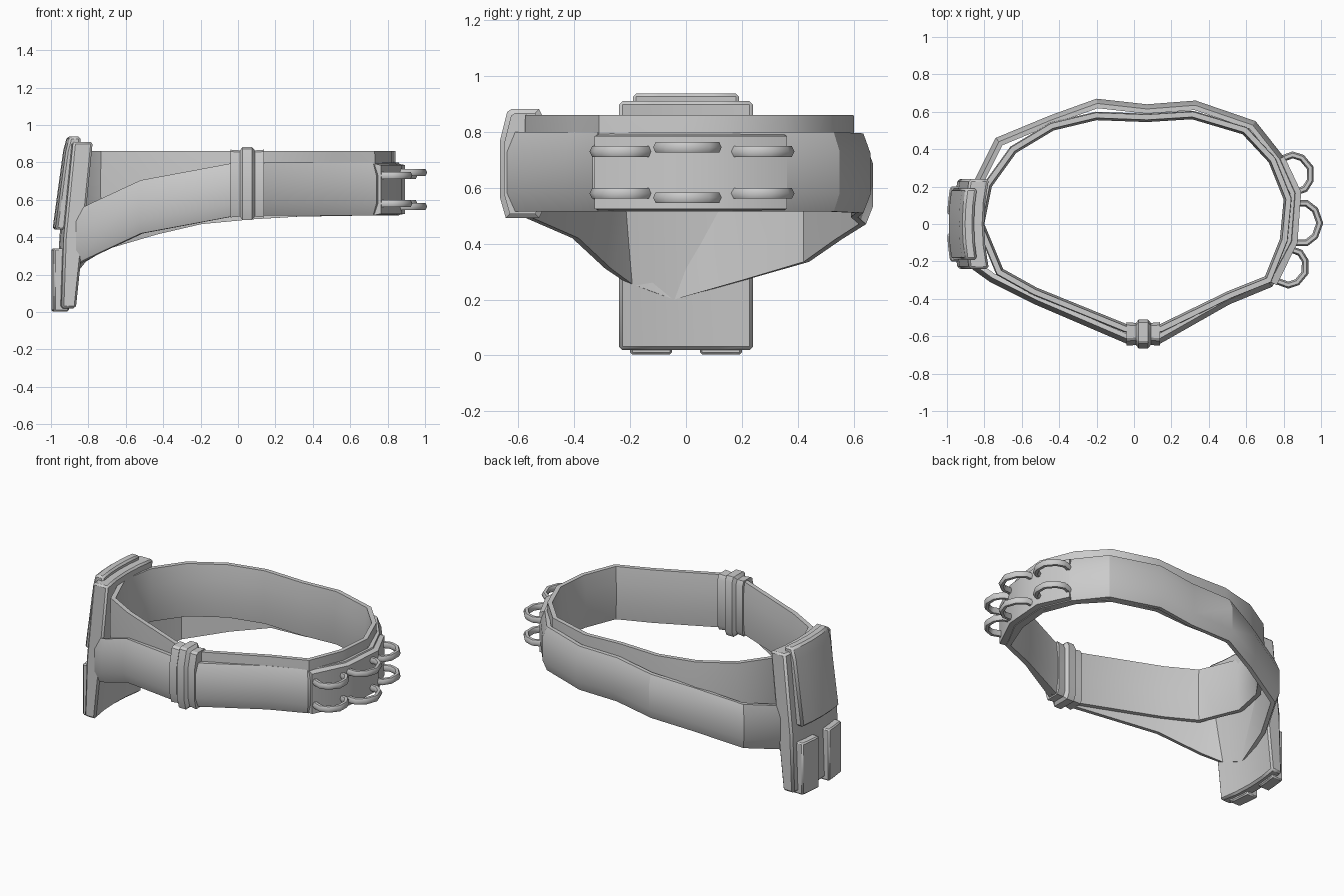
import bpy, bmesh, math
from mathutils import Vector

if "Cube" in bpy.data.objects:
    bpy.data.objects.remove(bpy.data.objects["Cube"])


def finish(name, bm, angle=35, bevel=0.0):
    bmesh.ops.recalc_face_normals(bm, faces=bm.faces)
    me = bpy.data.meshes.new(name)
    bm.to_mesh(me)
    bm.free()
    ob = bpy.data.objects.new(name, me)
    bpy.context.collection.objects.link(ob)
    if bevel:
        m = ob.modifiers.new("bevel", 'BEVEL')
        m.width, m.segments, m.limit_method = bevel, 1, 'ANGLE'
    bpy.ops.object.select_all(action='DESELECT')
    ob.select_set(True)
    bpy.context.view_layer.objects.active = ob
    bpy.ops.object.shade_smooth_by_angle(angle=math.radians(angle))
    return ob


def sweep(name, path, profile, closed=True, angle=35):
    """Sweep a closed (outward, up) profile along a counter-clockwise path, kept upright."""
    bm = bmesh.new()
    n, k = len(path), len(profile)
    rings = []
    for i, p in enumerate(path):
        p = Vector(p)
        a = Vector(path[(i - 1) % n]) if closed or i else None
        b = Vector(path[(i + 1) % n]) if closed or i < n - 1 else None
        d1 = ((p - a) if a else (b - p)).xy.normalized()
        d2 = ((b - p) if b else (p - a)).xy.normalized()
        t = (d1 + d2).normalized()
        out = Vector((t.y, -t.x, 0)) / max(0.6, t.dot(d1))
        rings.append([bm.verts.new(p + out * o + Vector((0, 0, u))) for o, u in profile])
    for i in range(n if closed else n - 1):
        r, s = rings[i], rings[(i + 1) % n]
        for j in range(k):
            bm.faces.new((r[j], r[(j + 1) % k], s[(j + 1) % k], s[j]))
    if not closed:
        bm.faces.new(rings[0])
        bm.faces.new(rings[-1])
    return finish(name, bm, angle)


def slab(name, y0, y1, rows, bevel=0.012):
    """Upright plate bowed around the hip; rows are (z, outer x, inner x)."""
    bm = bmesh.new()
    ys = [y0 + (y1 - y0) * i / 4 for i in range(5)]
    sec = []
    for y in ys:
        bow = 0.025 * (y / 0.24) ** 2
        loop = [(xo, z) for z, xo, xi in rows] + [(xi, z) for z, xo, xi in reversed(rows)]
        sec.append([bm.verts.new((x + bow, y, z)) for x, z in loop])
    k = len(sec[0])
    for a, b in zip(sec, sec[1:]):
        for j in range(k):
            bm.faces.new((a[j], a[(j + 1) % k], b[(j + 1) % k], b[j]))
    bm.faces.new(sec[0])
    bm.faces.new(sec[-1])
    return finish(name, bm, 35, bevel)


# level waist belt (path follows its inner edge)
inner = [(-0.04, -0.535), (0.14, -0.535), (0.5, -0.36), (0.7, -0.28), (0.78, -0.08),
         (0.8, 0.13), (0.72, 0.33), (0.58, 0.48), (0.31, 0.56), (0.07, 0.545),
         (-0.2, 0.555), (-0.43, 0.5), (-0.63, 0.38), (-0.76, 0.2), (-0.8, 0.0),
         (-0.7, -0.24), (-0.52, -0.34)]
sweep("waist_belt", [(x, y, 0) for x, y in inner],
      [(0.012, 0.515), (0.04, 0.515), (0.045, 0.69), (0.04, 0.86), (0.012, 0.86), (0, 0.76), (0, 0.61)])

# outer belt sagging toward the holster (path follows its outer edge)
outer = [(-0.04, -0.64, .655), (0.14, -0.64, .66), (0.51, -0.43, .66), (0.74, -0.335, .66),
         (0.865, -0.1, .66), (0.885, 0.17, .66), (0.8, 0.36, .66), (0.65, 0.55, .66),
         (0.33, 0.66, .655), (0.07, 0.64, .64), (-0.2, 0.67, .615), (-0.45, 0.58, .56),
         (-0.74, 0.46, .48), (-0.86, 0.22, .415), (-0.92, -0.04, .345), (-0.895, -0.22, .40),
         (-0.77, -0.31, .455), (-0.53, -0.43, .565)]
sweep("sagging_belt", outer,
      [(-0.05, -0.145), (-0.025, -0.145), (0, -0.08), (0, 0.07), (-0.025, 0.14), (-0.05, 0.14)], angle=25)

# flat patch carrying the loops
patch = [(0.76, -0.325, 0), (0.87, -0.1, 0), (0.89, 0.17, 0), (0.80, 0.36, 0)]
sweep("loop_patch", patch, [(-0.04, 0.517), (0.004, 0.525), (0.004, 0.785), (-0.04, 0.795)], False)

# cartridge-style loops, two rows of three
ring = [(-0.05, 0.105), (0.05, 0.105), (0.095, 0.07), (0.12, 0.0), (0.095, -0.07), (0.05, -0.105), (-0.05, -0.105)]
tube = [(0.022 * math.cos(math.radians(60 * i)), 0.022 * math.sin(math.radians(60 * i))) for i in range(6)]
for label, cx, cy, turn, s, zs in (("front", 0.815, -0.225, -20, 0.88, (0.58, 0.73)),
                                   ("middle", 0.873, 0.005, 0, 1.0, (0.565, 0.745)),
                                   ("back", 0.838, 0.263, 20, 0.92, (0.58, 0.73))):
    c, sn = math.cos(math.radians(turn)), math.sin(math.radians(turn))
    for z in zs:
        pts = [(cx + s * (x * c - y * sn), cy + s * (x * sn + y * c), z) for x, y in reversed(ring)]
        sweep(label + "_loop", pts, [(o * 0.8, u) for o, u in tube], False, 50)

# buckle sleeve at the front: stepped sleeve with a raised centre rib
bm = bmesh.new()
rings = []
for x, g in ((-0.04, 0), (0.01, -0.004), (0.025, 0.014), (0.075, 0.014), (0.09, -0.004), (0.14, 0)):
    yf, yb, zb, zt = -0.651 - g, -0.525 + g, 0.506 - g, 0.868 + g
    sec = [(yf + .02, zb), (yf, zb + .07), (yf, zt - .11), (yf + .025, zt - 0.01), (yf + .04, zt),
           (yb - .015, zt), (yb, zt - .03), (yb, zb + .03), (yb - .015, zb)]
    rings.append([bm.verts.new((x, y, z)) for y, z in sec])
for a, b in zip(rings, rings[1:]):
    for j in range(9):
        bm.faces.new((a[j], a[(j + 1) % 9], b[(j + 1) % 9], b[j]))
bm.faces.new(rings[0])
bm.faces.new(rings[-1])
finish("buckle_sleeve", bm, 30)

# holster: back body, raised upper panel and two lower tabs
slab("holster_body", -0.24, 0.24, [(0.02, -0.968, -0.89), (0.4, -0.955, -0.85), (0.91, -0.905, -0.80)])
slab("holster_panel", -0.19, 0.19, [(0.44, -0.992, -0.92), (0.86, -0.935, -0.86), (0.938, -0.915, -0.855)])
for side, y0, y1 in (("front", -0.2, -0.05), ("back", 0.05, 0.2)):
    slab(side + "_holster_tab", y0, y1, [(0.003, -1.0, -0.92), (0.34, -1.0, -0.92)], 0.008)
